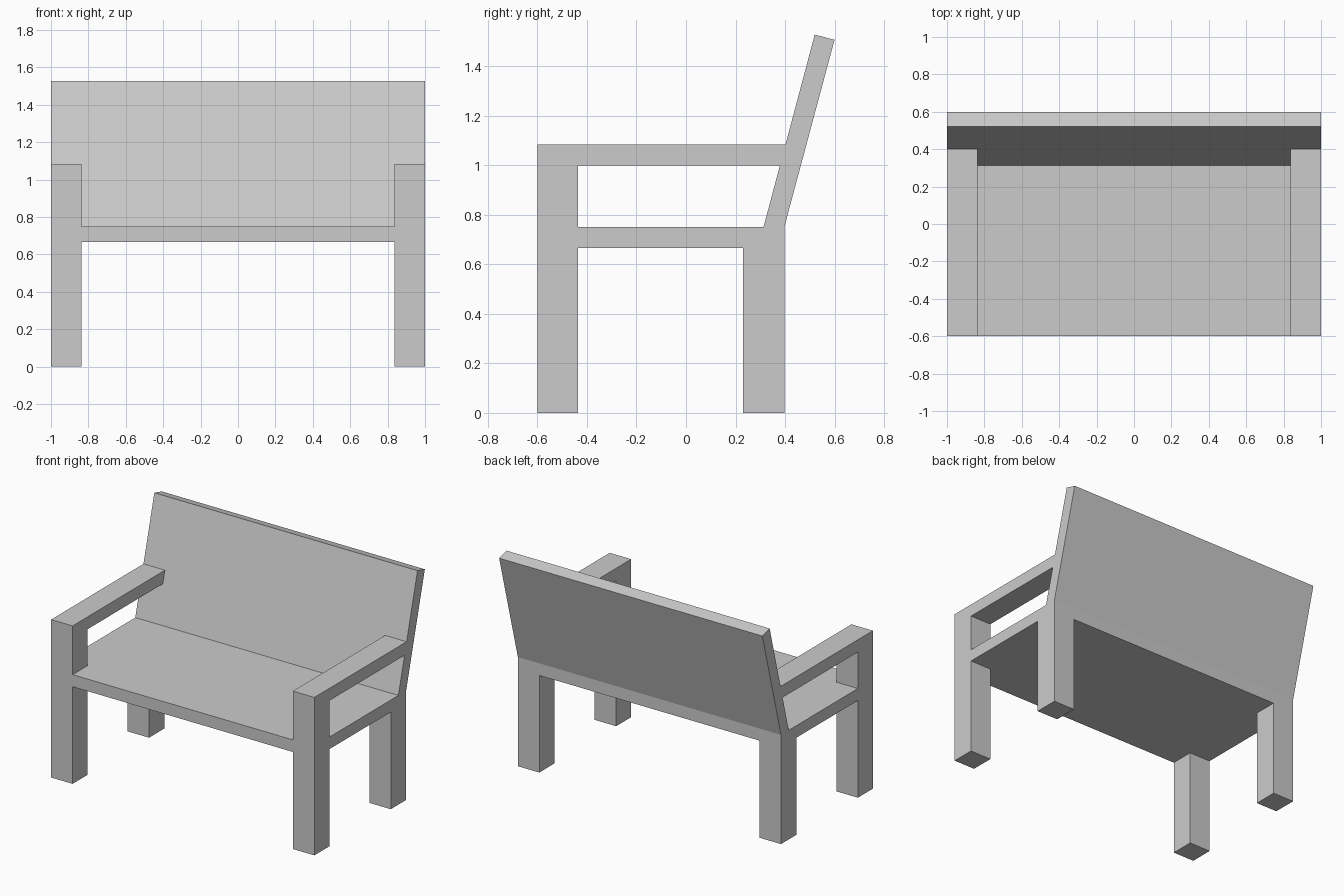
import bpy
import bmesh

if "Cube" in bpy.data.objects:
    bpy.data.objects.remove(bpy.data.objects["Cube"])

HALF = 1.0            # half the bench length
POST = 0.163          # thickness of legs and armrests
INNER = HALF - POST
SEAT_LOW, SEAT_TOP = 0.667, 0.75


def extrude_profile(name, profile, x0, x1, mirror=False):
    """Extrude a side (y, z) profile along x, optionally mirrored across x = 0."""
    bm = bmesh.new()
    face = bm.faces.new([bm.verts.new((x0, y, z)) for y, z in profile])
    result = bmesh.ops.extrude_face_region(bm, geom=[face])
    moved = [v for v in result["geom"] if isinstance(v, bmesh.types.BMVert)]
    bmesh.ops.translate(bm, verts=moved, vec=(x1 - x0, 0, 0))
    bmesh.ops.recalc_face_normals(bm, faces=bm.faces)
    mesh = bpy.data.meshes.new(name)
    bm.to_mesh(mesh)
    bm.free()
    obj = bpy.data.objects.new(name, mesh)
    bpy.context.collection.objects.link(obj)
    if mirror:
        mod = obj.modifiers.new("Mirror", 'MIRROR')
        mod.use_mirror_merge = False
    return obj


def rect(y0, y1, z0, z1):
    return [(y0, z0), (y1, z0), (y1, z1), (y0, z1)]


# Seat slab
extrude_profile("seat", rect(-0.6, 0.397, SEAT_LOW, SEAT_TOP), -HALF, HALF)

# Legs under the seat
extrude_profile("front_legs", rect(-0.6, -0.437, 0, SEAT_LOW), INNER, HALF, True)
extrude_profile("back_legs", rect(0.23, 0.397, 0, SEAT_LOW), INNER, HALF, True)

# Armrests with their front posts, cut to meet the slanted backrest
arm = [(-0.6, SEAT_TOP), (-0.437, SEAT_TOP), (-0.437, 1.0),
       (0.38, 1.0), (0.403, 1.085), (-0.6, 1.085)]
extrude_profile("armrests", arm, INNER, HALF, True)

# Backrest board leaning back about 15 degrees
back = [(0.313, SEAT_TOP), (0.397, SEAT_TOP), (0.6, 1.507), (0.52, 1.528)]
extrude_profile("backrest", back, -HALF, HALF)
